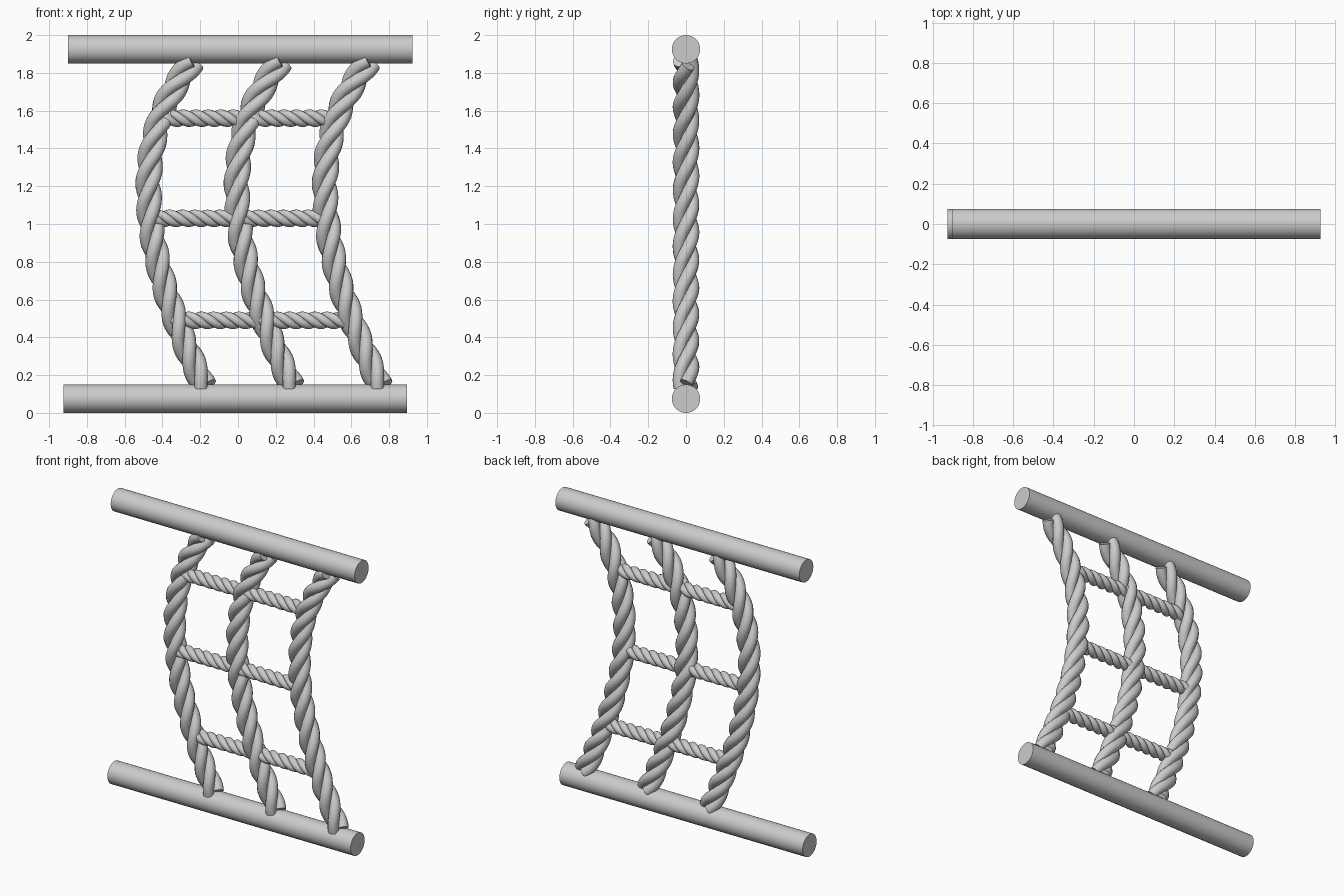
import bpy
import math
from mathutils import Vector
from mathutils.geometry import interpolate_bezier

if "Cube" in bpy.data.objects:
    bpy.data.objects.remove(bpy.data.objects["Cube"])


def bar(name, x0, x1, z, radius=0.075):
    bpy.ops.mesh.primitive_cylinder_add(
        vertices=48, radius=radius, depth=x1 - x0,
        location=((x0 + x1) / 2, 0, z), rotation=(0, math.pi / 2, 0))
    bpy.context.object.name = name
    bpy.ops.object.shade_smooth_by_angle(angle=math.radians(40))


def rope(name, path, radius, pitch, phase=0.0, strands=3):
    """Twist round strands about a path lying in the xz plane."""
    offset, strand_radius = radius * 0.51, radius * 0.5
    data = bpy.data.curves.new(name, 'CURVE')
    data.dimensions = '3D'
    data.bevel_depth = strand_radius
    data.bevel_resolution = 4
    data.use_fill_caps = True
    side = Vector((0, 1, 0))
    for s in range(strands):
        spline = data.splines.new('POLY')
        spline.points.add(len(path) - 1)
        length = 0.0
        for i, p in enumerate(path):
            if i:
                length += (p - path[i - 1]).length
            t = (path[min(i + 1, len(path) - 1)] - path[max(i - 1, 0)]).normalized()
            normal = Vector((t.z, 0, -t.x))
            a = phase + math.tau * (s / strands + length / pitch)
            q = p + offset * (math.cos(a) * normal + math.sin(a) * side)
            spline.points[i].co = (*q, 1)
        spline.use_smooth = True
    obj = bpy.data.objects.new(name, data)
    bpy.context.collection.objects.link(obj)
    # Turn the strands into a mesh with crisp cut ends
    bpy.ops.object.select_all(action='DESELECT')
    obj.select_set(True)
    bpy.context.view_layer.objects.active = obj
    bpy.ops.object.convert(target='MESH')
    bpy.ops.object.shade_smooth_by_angle(angle=math.radians(50))


# Top and bottom poles
bar("top_pole", -0.90, 0.925, 1.925)
bar("bottom_pole", -0.925, 0.895, 0.075)

# Three bowed upright ropes
for i, dx in enumerate((0, 0.467, 0.934)):
    pts = [Vector((x + dx, 0, z)) for x, z in
           ((-0.18, 0.14), (-0.49, 0.79), (-0.62, 1.40), (-0.24, 1.86))]
    rope(f"upright_rope_{i + 1}", interpolate_bezier(*pts, 110), 0.07, 0.45)

# Three thinner cross ropes
for i, (x0, x1, z) in enumerate(((-0.36, 0.57, 0.49),
                                 (-0.46, 0.46, 1.03),
                                 (-0.39, 0.52, 1.56))):
    path = [Vector((x0 + (x1 - x0) * k / 110, 0, z)) for k in range(111)]
    rope(f"cross_rope_{i + 1}", path, 0.046, 0.2)
